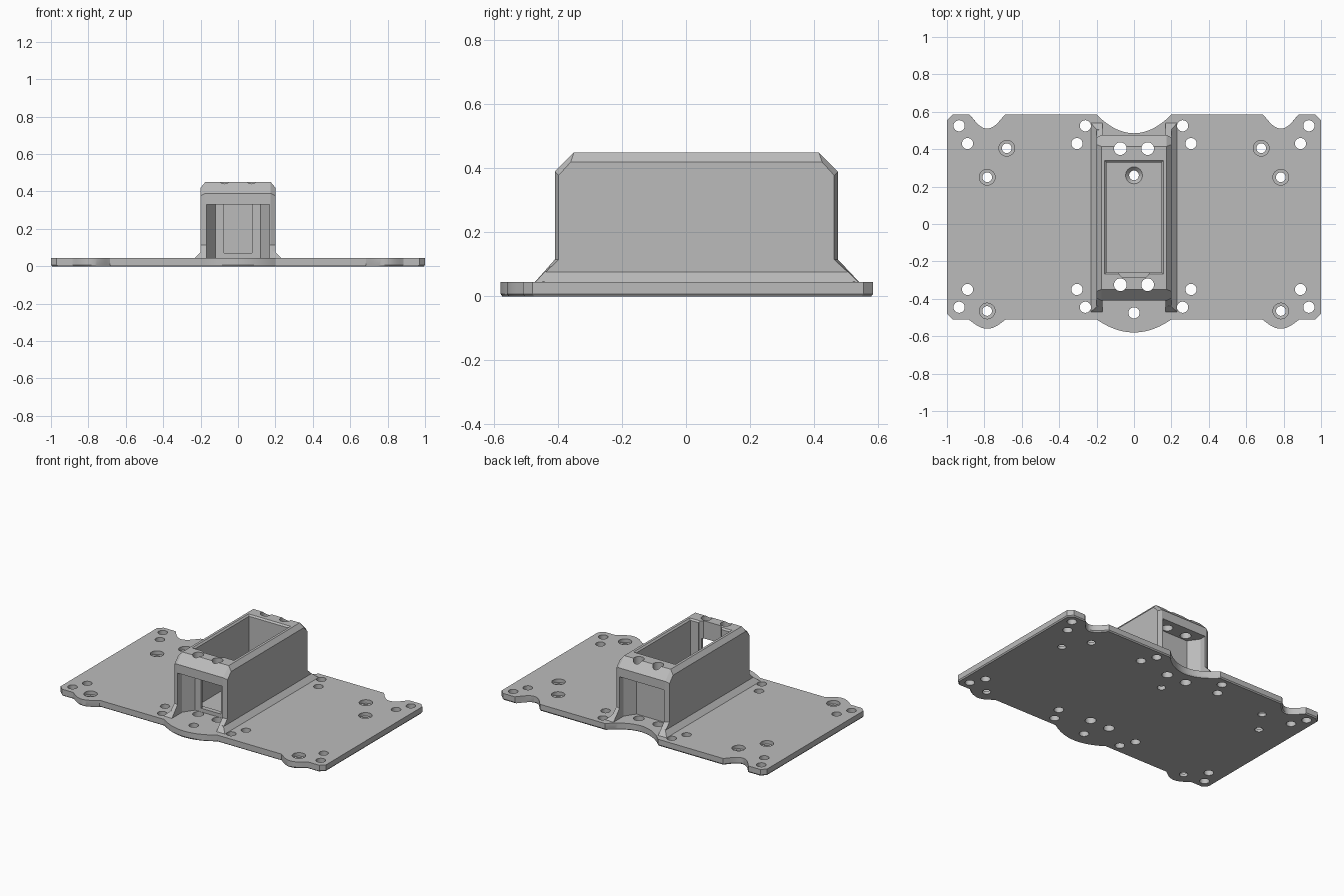
import bpy, bmesh, math

old = bpy.data.objects.get("Cube")
if old:
    bpy.data.objects.remove(old, do_unlink=True)

grey = bpy.data.materials.new("plain_grey")
grey.use_nodes = True
COLOUR = (0.5, 0.5, 0.5, 1)
grey.diffuse_color = COLOUR
grey.node_tree.nodes["Principled BSDF"].inputs["Base Color"].default_value = COLOUR
grey.node_tree.nodes["Principled BSDF"].inputs["Roughness"].default_value = 0.6

PLATE_TOP = 0.045


def loft(name, rings):
    """Closed solid through matching rings of 3D points."""
    bm = bmesh.new()
    loops = [[bm.verts.new(p) for p in ring] for ring in rings]
    n = len(loops[0])
    for a, b in zip(loops, loops[1:]):
        for i in range(n):
            j = (i + 1) % n
            bm.faces.new((a[i], a[j], b[j], b[i]))
    bm.faces.new(loops[0])
    bm.faces.new(loops[-1])
    bmesh.ops.recalc_face_normals(bm, faces=bm.faces)
    mesh = bpy.data.meshes.new(name)
    bm.to_mesh(mesh)
    bm.free()
    mesh.materials.append(grey)
    obj = bpy.data.objects.new(name, mesh)
    bpy.context.collection.objects.link(obj)
    return obj


def prism(name, outline, z0, z1):
    return loft(name, [[(x, y, z) for x, y in outline] for z in (z0, z1)])


def rect(x, y0, y1):
    return [(-x, y0), (x, y0), (x, y1), (-x, y1)]


def combine(target, tool, operation):
    """Apply a boolean and discard the tool."""
    tool.hide_render = True
    mod = target.modifiers.new("cut", "BOOLEAN")
    mod.operation, mod.object, mod.solver = operation, tool, "EXACT"
    bpy.context.view_layer.objects.active = target
    bpy.ops.object.modifier_apply(modifier=mod.name)
    bpy.data.objects.remove(tool, do_unlink=True)


def lobe(cx, half, edge, depth, power, steps=20):
    """Rounded bump or notch along a straight plate edge."""
    pts = []
    for i in range(steps + 1):
        t = 2 * i / steps - 1
        pts.append((cx + half * t, edge - depth * (1 - t * t) ** power))
    return pts


# Base plate with rounded lugs, notches and a chamfered underside
FRONT, BACK = -0.51, 0.585
outline = [(-0.97, FRONT)]
for cx, half, depth, power in ((-0.785, 0.1, 0.05, 1.2), (0, 0.2, 0.07, 1), (0.785, 0.1, 0.05, 1.2)):
    outline += lobe(cx, half, FRONT, depth, power)
outline += [(0.97, FRONT), (1, FRONT + 0.03), (1, BACK - 0.03), (0.97, BACK)]
for cx, half, depth, power in ((0.785, 0.095, 0.075, 1.2), (0, 0.2, 0.1, 1), (-0.785, 0.095, 0.075, 1.2)):
    outline += reversed(lobe(cx, half, BACK, depth, power))
outline += [(-0.97, BACK), (-1, BACK - 0.03), (-1, FRONT + 0.03)]
plate = loft("mounting_plate", [
    [(x * 0.994, y * 0.99, 0) for x, y in outline],
    [(x, y, 0.008) for x, y in outline],
    [(x, y, PLATE_TOP) for x, y in outline]])

# Housing body: side profile with flared feet and chamfered rims
full = [(-0.485, 0.03), (-0.41, 0.115), (-0.41, 0.39), (-0.35, 0.45),
        (0.415, 0.45), (0.475, 0.39), (0.475, 0.115), (0.555, 0.03)]
inner = [(-0.485, 0.03), (-0.398, 0.115), (-0.398, 0.378), (-0.36, 0.42),
         (0.425, 0.42), (0.463, 0.378), (0.463, 0.115), (0.555, 0.03)]
housing = loft("housing", [[(x, y, z) for y, z in prof] for x, prof in
                           ((-0.2, inner), (-0.175, full), (0.175, full), (0.2, inner))])

# Sloped foot along the housing sides
foot = loft("foot", [[(x, y, z) for x, y in rect(w, y0, y1)] for w, y0, y1, z in
                     ((0.245, -0.484, 0.553, 0.031), (0.198, -0.44, 0.505, 0.078))])
combine(housing, foot, "UNION")

# Open pocket with a chamfered rim
pocket = loft("pocket", [[(x, y, z) for x, y in rect(0.148 + g, -0.258 - g, 0.33 + g)] for z, g in
                         ((-0.1, 0), (0.44, 0), (0.46, 0.02))])
combine(housing, pocket, "DIFFERENCE")

# Recesses under the front and back roofs
for wall, bend, end in ((-0.29, -0.36, -0.7), (0.36, 0.43, 0.7)):
    plan = [(-0.168, end), (-0.168, bend), (-0.12, wall),
            (0.12, wall), (0.168, bend), (0.168, end)]
    combine(housing, prism("recess", plan, -0.1, 0.33), "DIFFERENCE")

# Cable window and relief in the front pocket wall
combine(housing, prism("window", rect(0.075, -0.33, -0.2), 0.07, 0.33), "DIFFERENCE")
relief = [(-0.085, -0.24), (-0.085, -0.262), (-0.065, -0.283),
          (0.065, -0.283), (0.085, -0.262), (0.085, -0.24)]
combine(housing, prism("relief", relief, 0.07, 0.6), "DIFFERENCE")

combine(plate, housing, "UNION")
plate.name = "plate_and_housing"


# Screw holes
def drill(x, y, profile, sides=24):
    ring = [(math.cos(a), math.sin(a)) for a in (2 * math.pi * i / sides for i in range(sides))]
    tool = loft("drill", [[(x + r * c, y + r * s, z) for c, s in ring] for r, z in profile])
    combine(plate, tool, "DIFFERENCE")


def straight(r, top=0.1):
    return [(r, -0.1), (r, top)]


COUNTERBORE = [(0.026, -0.1), (0.026, 0.02), (0.042, 0.021), (0.042, 0.1)]
COUNTERSINK = [(0.026, -0.1), (0.026, 0.025), (0.05, 0.05), (0.05, 0.1)]
for side in (-1, 1):
    for x, y in ((0.935, 0.525), (0.89, 0.43), (0.26, 0.525), (0.305, 0.43),
                 (0.89, -0.35), (0.935, -0.445), (0.305, -0.35), (0.26, -0.445)):
        drill(side * x, y, straight(0.03))
    for x, y in ((0.785, 0.25), (0.785, -0.465), (0.68, 0.405)):
        drill(side * x, y, COUNTERBORE)
    for y in (-0.325, 0.403):
        drill(side * 0.073, y, straight(0.034, 0.6))
drill(0, -0.475, straight(0.03))
drill(0, 0.26, COUNTERSINK)

# Smooth the curved walls, keep machined edges sharp
bpy.ops.object.select_all(action="DESELECT")
plate.select_set(True)
bpy.context.view_layer.objects.active = plate
bpy.ops.object.shade_smooth_by_angle(angle=math.radians(25))
